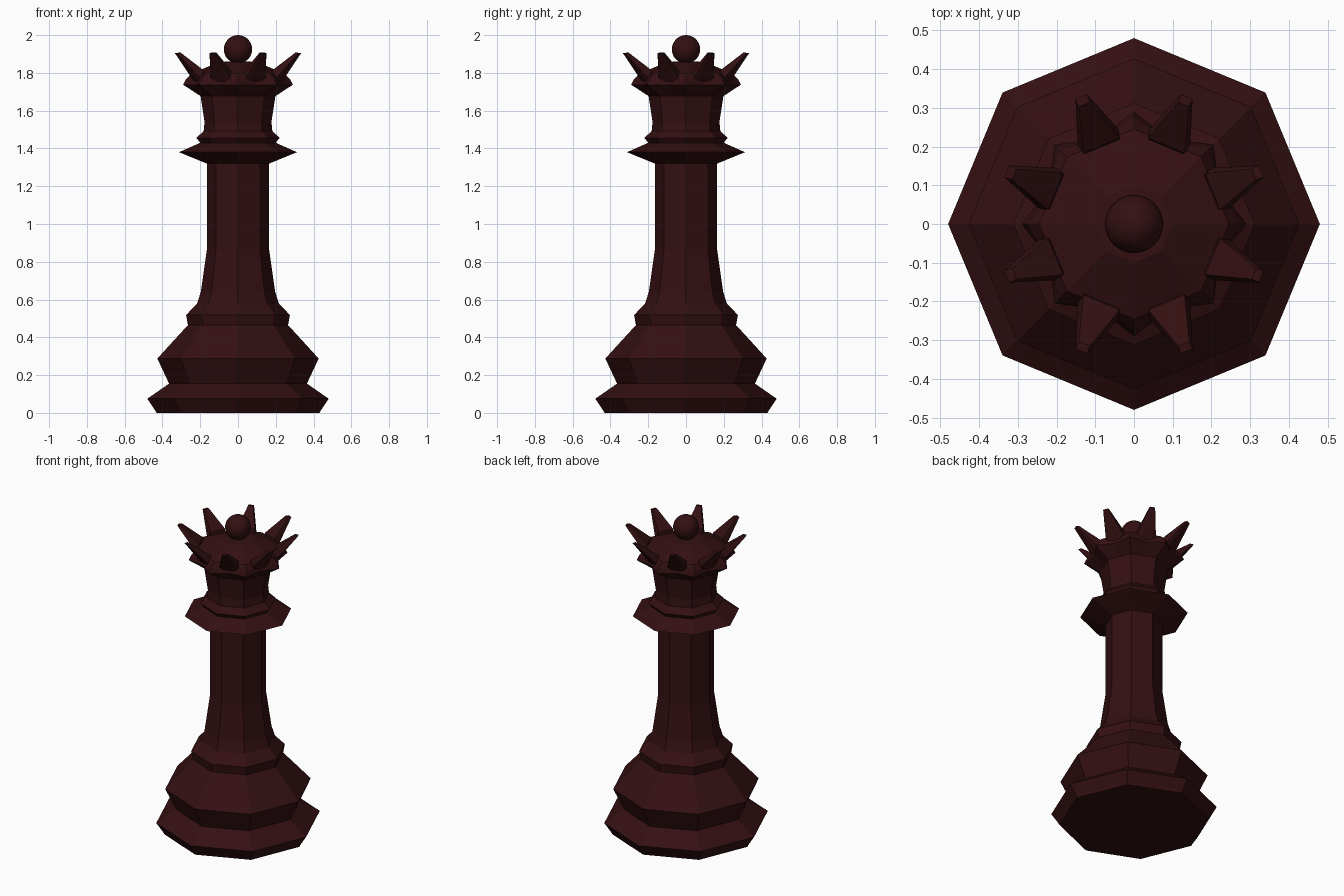
import bpy, bmesh, math
from mathutils import Vector

if "Cube" in bpy.data.objects:
    bpy.data.objects.remove(bpy.data.objects["Cube"])

wood = bpy.data.materials.new("dark red wood")
wood.diffuse_color = (0.034, 0.005, 0.006, 1)
wood.use_nodes = True
wood.node_tree.nodes["Principled BSDF"].inputs["Base Color"].default_value = wood.diffuse_color


def finish(bm, name):
    bmesh.ops.recalc_face_normals(bm, faces=bm.faces)
    me = bpy.data.meshes.new(name)
    bm.to_mesh(me)
    bm.free()
    ob = bpy.data.objects.new(name, me)
    bpy.context.collection.objects.link(ob)
    me.materials.append(wood)
    return ob


def polar(r, deg, z):
    a = math.radians(deg)
    return Vector((r * math.cos(a), r * math.sin(a), z))


def lathe(name, rings, n):
    """rings: (corner radius, radius at odd corners, z)"""
    bm = bmesh.new()
    loops = [[bm.verts.new(polar(ro if i % 2 else re, 360 * i / n, z)) for i in range(n)]
             for re, ro, z in rings]
    for lo, hi in zip(loops, loops[1:]):
        for i in range(n):
            j = (i + 1) % n
            bm.faces.new((lo[i], lo[j], hi[j], hi[i]))
    bm.faces.new(loops[0][::-1])
    bm.faces.new(loops[-1])
    return finish(bm, name)


# octagonal base, stem and collar
body = [(.432, 0), (.44, .015), (.48, .075), (.365, .155), (.427, .288), (.265, .465),
        (.275, .518), (.217, .578), (.197, .64), (.165, .862), (.165, 1.32), (.312, 1.38),
        (.20, 1.43), (.22, 1.456), (.182, 1.492), (.177, 1.54)]
lathe("body", [(r, r, z) for r, z in body], 8)

# flared crown with eight outward teeth, and domed top
f = math.cos(math.pi / 8)
lathe("crown", [(.177, .177 * f, 1.54), (.198, .198 * f, 1.677), (.29, .238, 1.737),
                (.275, .236, 1.767), (.245, .245 * f, 1.797), (.10, .10 * f, 1.857),
                (.03, .03 * f, 1.862)], 16)

# eight crown spikes between the teeth
for k in range(8):
    a = 22.5 + 45 * k
    bm = bmesh.new()
    for s in (-1, 1):
        for p in (polar(.193, a + 12 * s, 1.69), polar(.25, a + 13 * s, 1.775),
                  polar(.225, a + 13 * s, 1.815), polar(.356, a + 2.6 * s, 1.905),
                  polar(.335, a + 2.6 * s, 1.907)):
            bm.verts.new(p)
    res = bmesh.ops.convex_hull(bm, input=bm.verts)
    loose = [v for v in bm.verts if not v.link_faces]
    bmesh.ops.delete(bm, geom=loose, context='VERTS')
    finish(bm, f"crown_spike_{k + 1}")

# round finial
bm = bmesh.new()
bmesh.ops.create_uvsphere(bm, u_segments=32, v_segments=16, radius=.075)
bmesh.ops.translate(bm, verts=bm.verts, vec=(0, 0, 1.925))
for face in bm.faces:
    face.smooth = True
finish(bm, "finial_ball")
